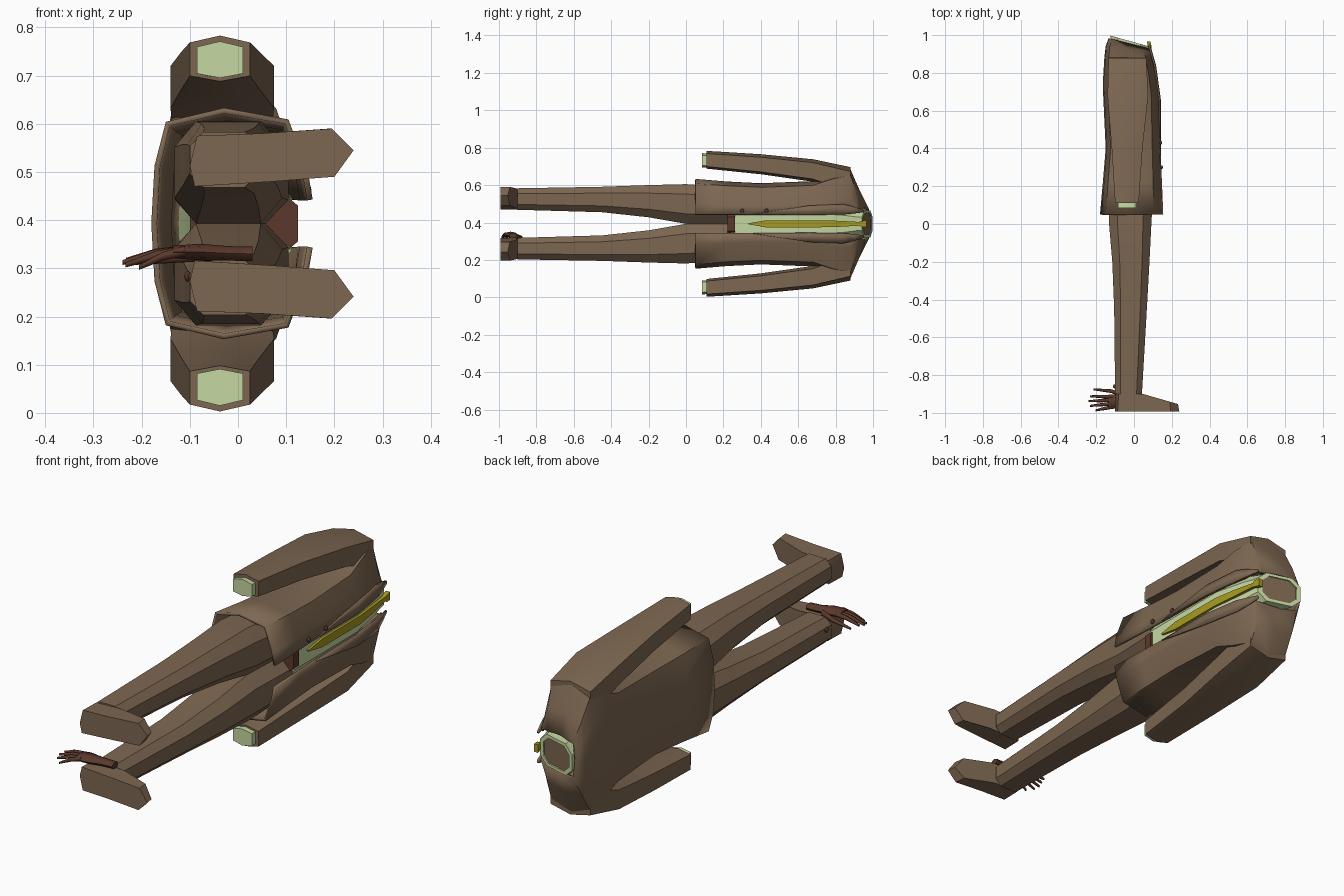
import bpy, bmesh, math
from mathutils import Vector

if "Cube" in bpy.data.objects:
    bpy.data.objects.remove(bpy.data.objects["Cube"], do_unlink=True)

MID = 0.393  # height of the body's plane of symmetry (the suit lies on its side)


def material(name, rgb):
    m = bpy.data.materials.new(name)
    m.use_nodes = True
    m.diffuse_color = (*rgb, 1)
    bsdf = m.node_tree.nodes["Principled BSDF"]
    bsdf.inputs["Base Color"].default_value = (*rgb, 1)
    bsdf.inputs["Roughness"].default_value = 0.8
    return m


BROWN = material("suit brown", (0.205, 0.135, 0.083))
GREEN = material("shirt pale green", (0.56, 0.68, 0.36))
OLIVE = material("tie yellow", (0.38, 0.32, 0.015))
DARK = material("dark red brown", (0.105, 0.04, 0.025))


def finish(name, bm, mat, angle=35, thick=0):
    bmesh.ops.recalc_face_normals(bm, faces=bm.faces)
    me = bpy.data.meshes.new(name)
    bm.to_mesh(me)
    bm.free()
    ob = bpy.data.objects.new(name, me)
    bpy.context.collection.objects.link(ob)
    me.materials.append(mat)
    bpy.ops.object.select_all(action='DESELECT')
    ob.select_set(True)
    bpy.context.view_layer.objects.active = ob
    bpy.ops.object.shade_smooth_by_angle(angle=math.radians(angle))
    if thick:
        mod = ob.modifiers.new("thickness", 'SOLIDIFY')
        mod.thickness = thick
        mod.offset = -1
    return ob


def loft(name, rings, mat, closed=True, caps=True, angle=35, thick=0):
    bm = bmesh.new()
    rows = [[bm.verts.new(p) for p in r] for r in rings]
    n = len(rows[0])
    for a, b in zip(rows, rows[1:]):
        for i in range(n if closed else n - 1):
            j = (i + 1) % n
            bm.faces.new((a[i], a[j], b[j], b[i]))
    if closed and caps:
        bm.faces.new(rows[0])
        bm.faces.new(rows[-1])
    return finish(name, bm, mat, angle, thick)


# Cross-sections as (depth, width) fractions
OCT = [(0, .25), (0, .75), (.2, 1), (.8, 1), (1, .75), (1, .25), (.8, 0), (.2, 0)]
HEX = [(0, .12), (0, .85), (.5, 1), (1, .85), (1, .12), (.5, 0)]


def limb(section, rows, s):
    """rows: y, inner width, outer width, back x, front x"""
    return [[(xb + u * (xf - xb), y, MID + s * (wi + v * (wo - wi))) for u, v in section]
            for y, wi, wo, xb, xf in rows]


LEG = [(-.9, .075, .19, -.1, .042), (-.45, .062, .198, -.105, .068),
       (-.2, .035, .207, -.115, .082), (0, 0, .212, -.132, .092), (.24, 0, .195, -.13, .105)]
SLEEVE = [(.11, .295, .39, -.1, .025), (.4, .265, .372, -.118, .045),
          (.68, .225, .345, -.14, .075), (.88, .15, .303, -.135, .065)]
CUFF = [(.085, .302, .378, -.085, .01), (.16, .302, .372, -.085, .01)]
SOLE = [(-.1, .12), (-.085, .182), (.05, .187), (.195, .197),
        (.24, .152), (.2, .097), (.07, .087), (-.09, .077)]


def shoe_top(x):
    return -.9 - max(0, x - .05) * .28


for side, s in (("left", 1), ("right", -1)):
    loft(side + "_trouser_leg", limb(OCT, LEG, s), BROWN)
    loft(side + "_sleeve", limb(HEX, SLEEVE, s), BROWN)
    loft(side + "_cuff", limb(HEX, CUFF, s), GREEN)
    loft(side + "_shoe", [[(x, -.993, MID + s * w) for x, w in SOLE],
                          [(x * .97, shoe_top(x), MID + s * w) for x, w in SOLE]], BROWN)

# Jacket: open-fronted shell; rows: y, half width, back x, front x, half opening, tilt
JACKET = [(.05, .24, -.18, .155, .05, 0), (.22, .226, -.165, .148, .05, 0),
          (.4, .217, -.15, .14, .05, 0), (.68, .228, -.163, .136, .05, 0),
          (.78, .265, -.163, .122, .052, 0), (.88, .288, -.157, .1, .055, .02),
          (.925, .18, -.15, .092, .062, .12), (.955, .088, -.135, .078, .068, .25)]


def jacket_ring(y, w, xb, xf, gap, tilt):
    half = [(1, gap), (.97, max(gap + .01, .45 * w)), (.85, .9 * w), (.45, w),
            (.09, .88 * w), (.02, .5 * w)]
    pts = [(u, v) for u, v in half] + [(0, 0)] + [(u, -v) for u, v in reversed(half)]
    out = []
    for u, v in pts:
        x = xb + u * (xf - xb)
        out.append((x, y - tilt * (x + .02), MID + v))
    return out


loft("jacket", [jacket_ring(*r) for r in JACKET], BROWN, closed=False, thick=0.012)

# Lapels folded back along the opening; rows: y, lapel width, front x, half opening
LAPEL = [(.36, .003, .144, .05), (.66, .05, .142, .048), (.84, .055, .117, .05),
         (.9, .035, .1, .056), (.95, .012, .085, .062)]
for side, s in (("left", 1), ("right", -1)):
    loft(side + "_lapel", [[(x, y, MID + s * g), (x - .003, y, MID + s * (g + w))]
                           for y, w, x, g in LAPEL], BROWN, closed=False, thick=0.008)

# Shirt body and collar; rows: y, half width, back x, front x, tilt
SHIRT = [(.24, .11, -.1, .112, 0), (.7, .11, -.1, .112, 0), (.86, .09, -.11, .09, .1),
         (.94, .072, -.12, .078, .22), (.968, .072, -.125, .074, .28)]


def shirt_ring(y, w, xb, xf, tilt):
    ring = []
    for u, v in OCT:
        x = xb + u * (xf - xb)
        ring.append((x, y - tilt * (x + .02), MID + (2 * v - 1) * w))
    return ring


loft("shirt", [shirt_ring(*r) for r in SHIRT], GREEN, caps=False)
rim = shirt_ring(*SHIRT[-1])
centre = sum((Vector(p) for p in rim), Vector()) / len(rim)
inner = [centre.lerp(Vector(p), .8) for p in rim]
loft("collar_rim", [rim, inner], GREEN, caps=False)
plug = [p - Vector((0, .004, 0)) for p in inner]
loft("neck_opening", [[p - Vector((0, .01, 0)) for p in plug], plug], BROWN)

# Tie: tapered strip following the chest; rows: y, half width, front x
TIE = [(.335, .003, .122), (.43, .019, .124), (.7, .019, .123), (.82, .016, .108),
       (.925, .01, .091), (.935, .015, .094), (.965, .018, .088)]
loft("tie", [[(x - .02, y, MID - w), (x, y, MID - w), (x, y, MID + w), (x - .02, y, MID + w)]
             for y, w, x in TIE], OLIVE)

# Belt
loft("belt", limb(OCT, [(.222, -.075, .075, -.1, .124), (.262, -.075, .075, -.1, .124)], 1), DARK)


# Buttons on the jacket front and one on the trouser hem
def button(name, place):
    bm = bmesh.new()
    bmesh.ops.create_uvsphere(bm, u_segments=10, v_segments=6, radius=.011)
    bmesh.ops.scale(bm, vec=(.7, 1, 1), verts=bm.verts)
    bmesh.ops.translate(bm, vec=place, verts=bm.verts)
    finish(name, bm, DARK)


button("upper_button", (.141, .43, MID + .07))
button("lower_button", (.145, .3, MID + .07))
button("hem_button", (-.104, -.86, MID - .11))


# Loose hand resting by one shoe: tapered fingers and a flat palm
def tube(name, stations):
    """stations: x, y, z, y radius, z radius"""
    loft(name, [[(x, y + ry * math.cos(k * math.pi / 4), z + rz * math.sin(k * math.pi / 4))
                 for k in range(8)] for x, y, z, ry, rz in stations], DARK, angle=60)


tube("hand_palm", [(.03, -.925, .33, .022, .015), (-.02, -.928, .331, .024, .015),
                   (-.08, -.938, .334, .036, .017), (-.135, -.942, .334, .04, .013)])
FINGERS = [("index", -.915, -.912, -.232), ("middle", -.932, -.938, -.24),
           ("ring", -.95, -.963, -.233), ("little", -.967, -.987, -.205)]
for n, (name, y0, y1, tip) in enumerate(FINGERS):
    mid = (tip - .11) / 2
    low = .005 * n
    tube(name + "_finger", [(-.11, y0, .336, .01, .011),
                            (mid, (y0 + y1) / 2, .332 - low * .5, .009, .009),
                            (tip, y1, .317 - low, .005, .005)])
tube("thumb", [(-.05, -.91, .328, .012, .012), (-.12, -.885, .322, .01, .01),
               (-.215, -.875, .312, .005, .005)])
